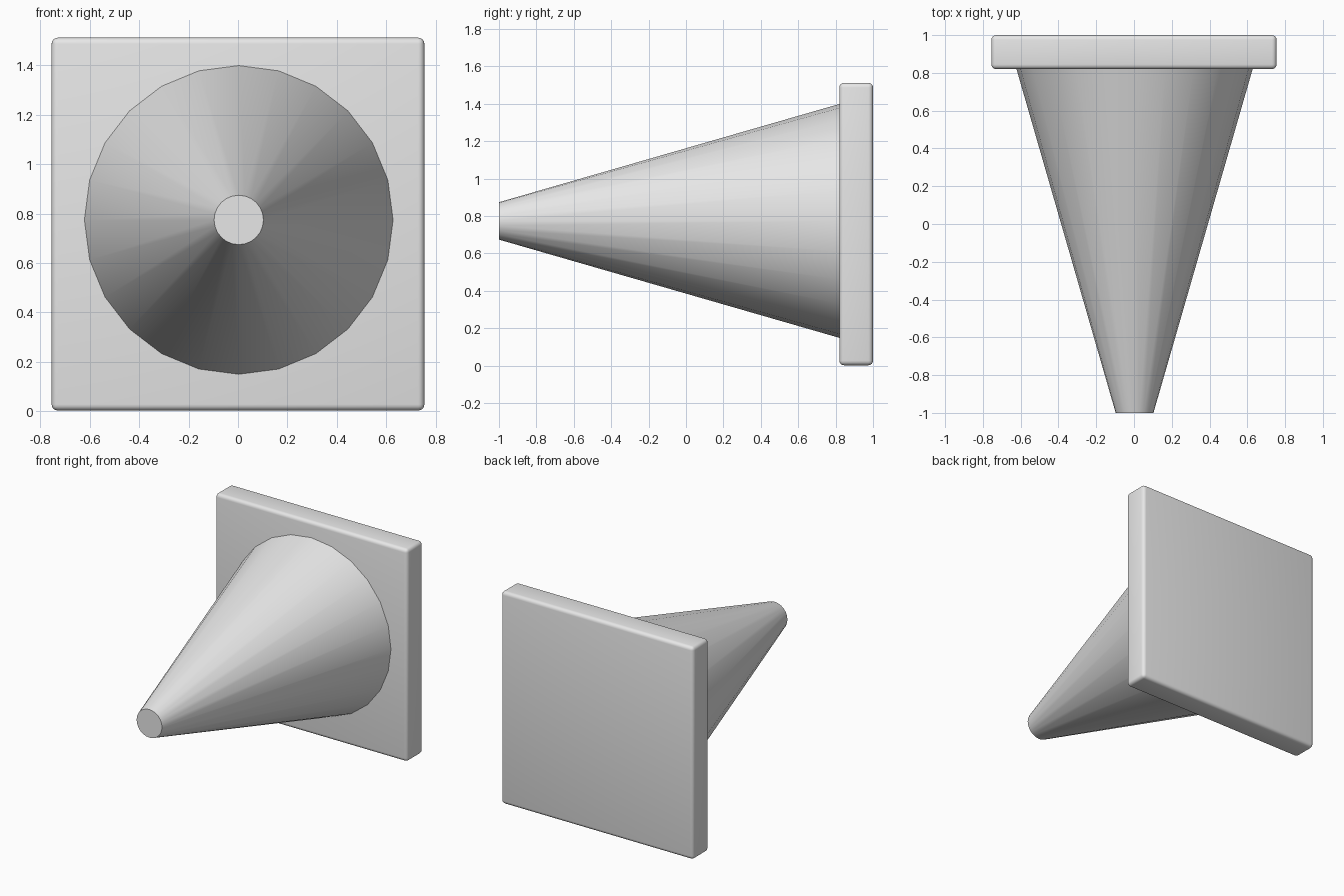
import bpy
import math

cube = bpy.data.objects.get("Cube")
if cube:
    bpy.data.objects.remove(cube, do_unlink=True)

# Single plain grey
grey = bpy.data.materials.new("plain_grey")
grey.use_nodes = True
colour = (0.8, 0.8, 0.8, 1.0)
grey.diffuse_color = colour
grey.node_tree.nodes["Principled BSDF"].inputs["Base Color"].default_value = colour


def finish(obj, name):
    obj.name = name
    obj.data.name = name
    obj.data.materials.append(grey)
    bpy.ops.object.shade_smooth_by_angle(angle=math.radians(35))


# Square base plate with softly rounded edges
WIDTH, BACK, FRONT = 1.51, 1.0, 0.82
bpy.ops.mesh.primitive_cube_add(size=1, location=(0, (BACK + FRONT) / 2, WIDTH / 2 + 0.002))
plate = bpy.context.object
plate.scale = (WIDTH, BACK - FRONT, WIDTH)
bpy.ops.object.transform_apply(location=False, rotation=False, scale=True)
bevel = plate.modifiers.new("rounded_edges", 'BEVEL')
bevel.width = 0.025
bevel.segments = 4
bpy.ops.object.modifier_apply(modifier=bevel.name)
finish(plate, "base_plate")

# Truncated cone pointing forward, its wide end seated just inside the plate
TIP = -1.0
SEAT = FRONT + 0.01
bpy.ops.mesh.primitive_cone_add(
    vertices=24, radius1=0.628, radius2=0.10, depth=SEAT - TIP,
    location=(0.003, (SEAT + TIP) / 2, 0.774), rotation=(math.pi / 2, 0, 0))
finish(bpy.context.object, "cone_body")
